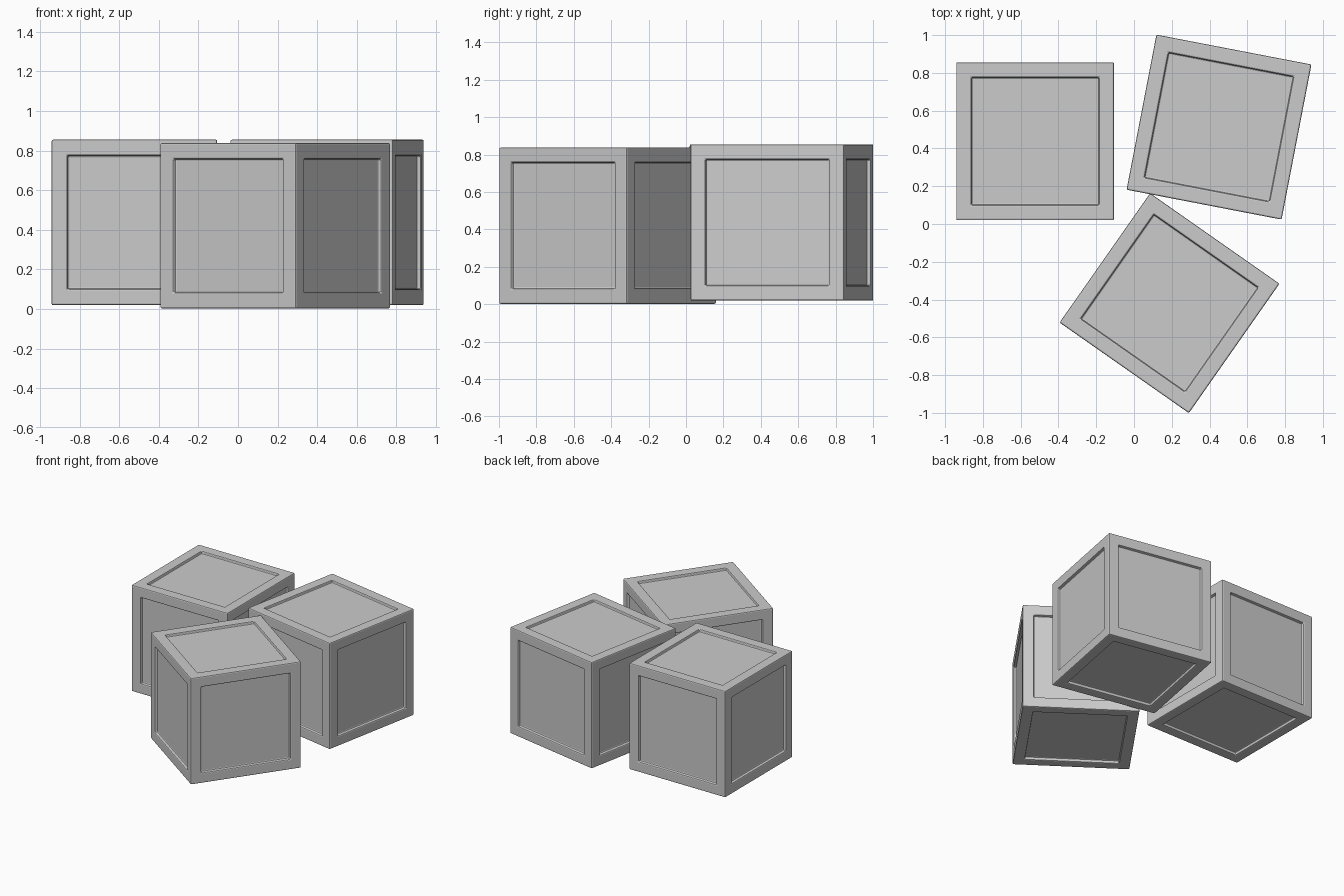
import bpy, bmesh, math

if "Cube" in bpy.data.objects:
    bpy.data.objects.remove(bpy.data.objects["Cube"])

SIZE = 0.836      # crate edge length
FRAME = 0.081     # width of the frame around each panel
DEPTH = 0.022     # panel recess
BEVEL = 0.008     # softened edges


def crate(name, location, angle):
    bm = bmesh.new()
    bmesh.ops.create_cube(bm, size=SIZE)
    # recessed panel on all six sides
    panels = list(bm.faces)
    bmesh.ops.inset_individual(bm, faces=panels, thickness=FRAME, use_even_offset=True)
    # straight recess walls: inset again by nothing, then push the panel in
    for f in panels:
        n = f.normal.copy()
        new = bmesh.ops.extrude_discrete_faces(bm, faces=[f])["faces"][0]
        bmesh.ops.translate(bm, verts=new.verts[:], vec=-n * DEPTH)
    bmesh.ops.recalc_face_normals(bm, faces=bm.faces[:])
    mesh = bpy.data.meshes.new(name)
    bm.to_mesh(mesh)
    bm.free()

    obj = bpy.data.objects.new(name, mesh)
    bpy.context.collection.objects.link(obj)
    obj.location = location
    obj.rotation_euler.z = math.radians(angle)
    mod = obj.modifiers.new("soft_edges", "BEVEL")
    mod.width = BEVEL
    mod.segments = 2
    mod.limit_method = 'ANGLE'
    mod.angle_limit = math.radians(30)
    return obj


# three loosely arranged crates
crate("crate_left", (-0.523, 0.438, 0.437), 0)
crate("crate_right", (0.45, 0.513, 0.437), -10.9)
crate("crate_front", (0.188, -0.419, 0.42), -35)
